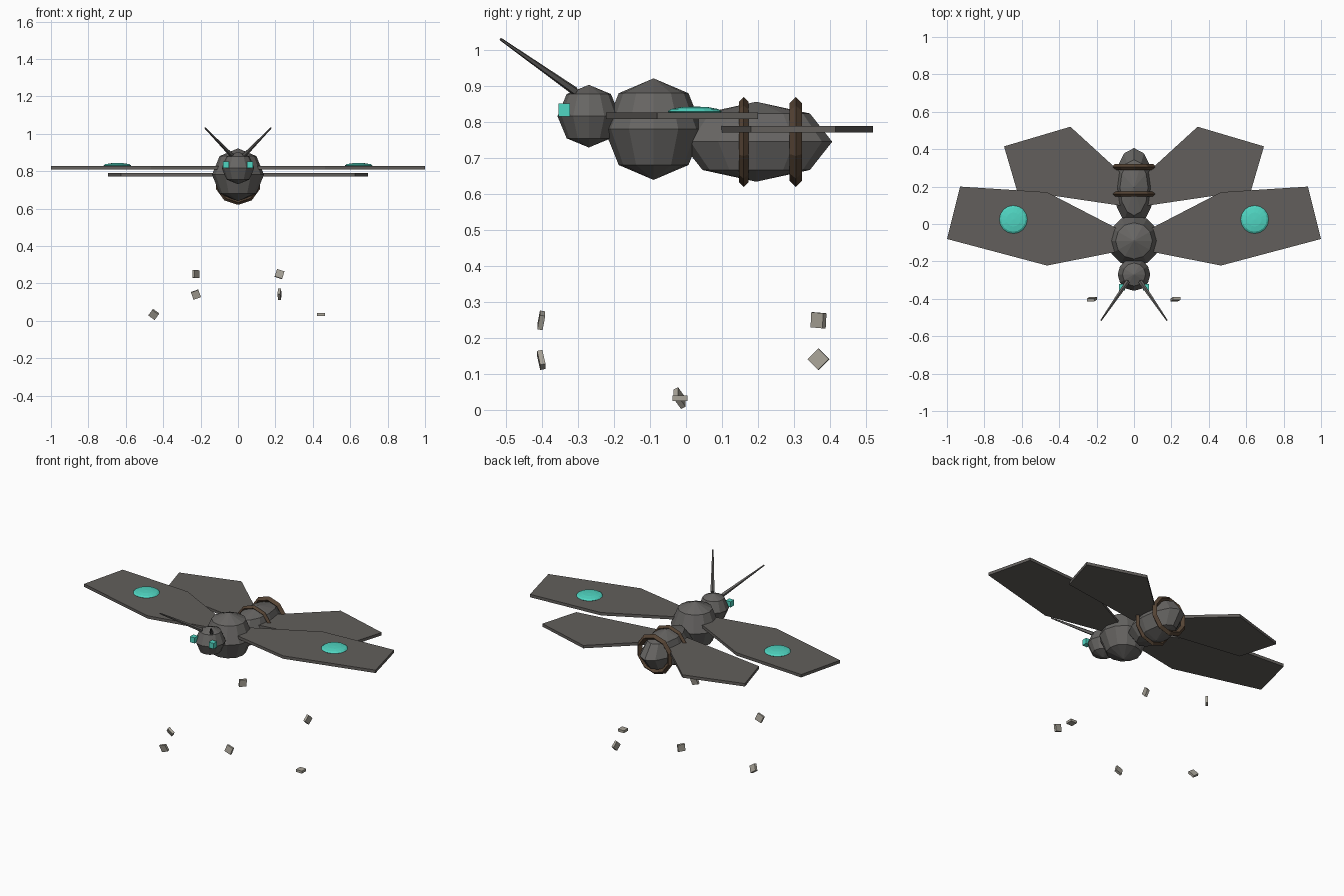
import bpy, bmesh
from math import radians, pi
from mathutils import Matrix, Vector, Euler

if "Cube" in bpy.data.objects:
    bpy.data.objects.remove(bpy.data.objects["Cube"])


def material(name, r, g, b):
    m = bpy.data.materials.new(name)
    m.use_nodes = True
    m.diffuse_color = (r, g, b, 1)
    bsdf = next(n for n in m.node_tree.nodes if n.type == 'BSDF_PRINCIPLED')
    bsdf.inputs["Base Color"].default_value = (r, g, b, 1)
    return m


BODY = material("body grey", 0.135, 0.13, 0.124)
WING = material("wing grey", 0.122, 0.114, 0.106)
TEAL = material("glowing teal", 0.08, 0.67, 0.54)
BROWN = material("band brown", 0.09, 0.056, 0.034)
STONE = material("foot stone", 0.40, 0.375, 0.32)


def add(name, bm, mat):
    bmesh.ops.recalc_face_normals(bm, faces=bm.faces)
    mesh = bpy.data.meshes.new(name)
    bm.to_mesh(mesh)
    bm.free()
    mesh.materials.append(mat)
    obj = bpy.data.objects.new(name, mesh)
    bpy.context.collection.objects.link(obj)
    return obj


def ball(name, loc, size, mat, segments=12, rings=4):
    bm = bmesh.new()
    m = Matrix.Translation(loc) @ Matrix.Diagonal((*size, 1))
    bmesh.ops.create_uvsphere(bm, u_segments=segments, v_segments=rings, radius=1, matrix=m)
    return add(name, bm, mat)


def box(name, loc, size, mat, turn=(0, 0, 0)):
    bm = bmesh.new()
    rot = Euler([radians(a) for a in turn]).to_matrix().to_4x4()
    m = Matrix.Translation(loc) @ rot @ Matrix.Diagonal((*size, 1))
    bmesh.ops.create_cube(bm, size=1, matrix=m)
    return add(name, bm, mat)


def slab(name, outline, side, z, thick, mat):
    bm = bmesh.new()
    face = bm.faces.new([bm.verts.new((side * x, y, z)) for x, y in outline])
    grown = bmesh.ops.extrude_face_region(bm, geom=[face])
    top = [v for v in grown["geom"] if isinstance(v, bmesh.types.BMVert)]
    bmesh.ops.translate(bm, verts=top, vec=(0, 0, thick))
    return add(name, bm, mat)


def rod(name, start, end, r1, r2, mat):
    a, b = Vector(start), Vector(end)
    turn = (b - a).to_track_quat('Z', 'Y').to_matrix().to_4x4()
    bm = bmesh.new()
    bmesh.ops.create_cone(bm, cap_ends=True, segments=5, radius1=r1, radius2=r2,
                          depth=(b - a).length, matrix=Matrix.Translation((a + b) / 2) @ turn)
    return add(name, bm, mat)


def band(name, y, z, outer, inner, half, mat):
    # Ring with a pointed rim, spun around the body axis
    bm = bmesh.new()
    mid = (outer + inner) / 2
    pts = [(outer, 0), (mid, half), (inner, 0), (mid, -half)]
    vs = [bm.verts.new((0, y + dy, z + r)) for r, dy in pts]
    es = [bm.edges.new((vs[i], vs[(i + 1) % len(vs)])) for i in range(len(vs))]
    bmesh.ops.spin(bm, geom=vs + es, cent=(0, y, z), axis=(0, 1, 0),
                   angle=2 * pi, steps=10, use_merge=True)
    bmesh.ops.remove_doubles(bm, verts=bm.verts, dist=0.0005)
    return add(name, bm, mat)


# Body segments
ball("head", (0, -0.27, 0.817), (0.087, 0.087, 0.087), BODY)
ball("thorax", (0, -0.09, 0.781), (0.139, 0.137, 0.141), BODY)
ball("abdomen", (0, 0.195, 0.746), (0.106, 0.211, 0.111), BODY)
band("front_abdomen_band", 0.16, 0.745, 0.125, 0.099, 0.013, BROWN)
band("rear_abdomen_band", 0.305, 0.745, 0.125, 0.091, 0.017, BROWN)

FORE = [(0.05, -0.045), (0.465, 0.17), (0.93, 0.2), (1, -0.08), (0.465, -0.222), (0.05, -0.14)]
HIND = [(0.05, 0.255), (0.34, 0.52), (0.695, 0.415), (0.626, 0.18), (0.05, 0.095)]

# Paired parts
for side, label in ((1, "left"), (-1, "right")):
    slab(label + "_fore_wing", FORE, side, 0.809, 0.018, WING)
    slab(label + "_hind_wing", HIND, side, 0.772, 0.018, WING)
    ball(label + "_wing_spot", (side * 0.645, 0.024, 0.83), (0.075, 0.075, 0.014), TEAL, 16, 6)
    box(label + "_eye", (side * 0.065, -0.338, 0.834), (0.033, 0.033, 0.035), TEAL)
    rod(label + "_antenna", (side * 0.034, -0.308, 0.886), (side * 0.176, -0.515, 1.031),
        0.012, 0.004, BODY)

# Loose foot plates floating below the body
PLATE = (0.042, 0.015, 0.042)
FEET = [
    ("left_front_foot", (0.222, -0.402, 0.25), (-10, 18, 0)),
    ("right_front_foot", (-0.225, -0.402, 0.14), (12, -20, 0)),
    ("right_rear_foot", (-0.225, 0.368, 0.25), (0, 4, 52)),
    ("left_rear_foot", (0.222, 0.368, 0.142), (0, -45, 82)),
    ("left_middle_foot", (0.444, -0.017, 0.034), (90, 0, 0)),
    ("right_middle_foot", (-0.45, -0.018, 0.034), (30, 36, 0)),
]
for name, loc, turn in FEET:
    box(name, loc, PLATE, STONE, turn)
